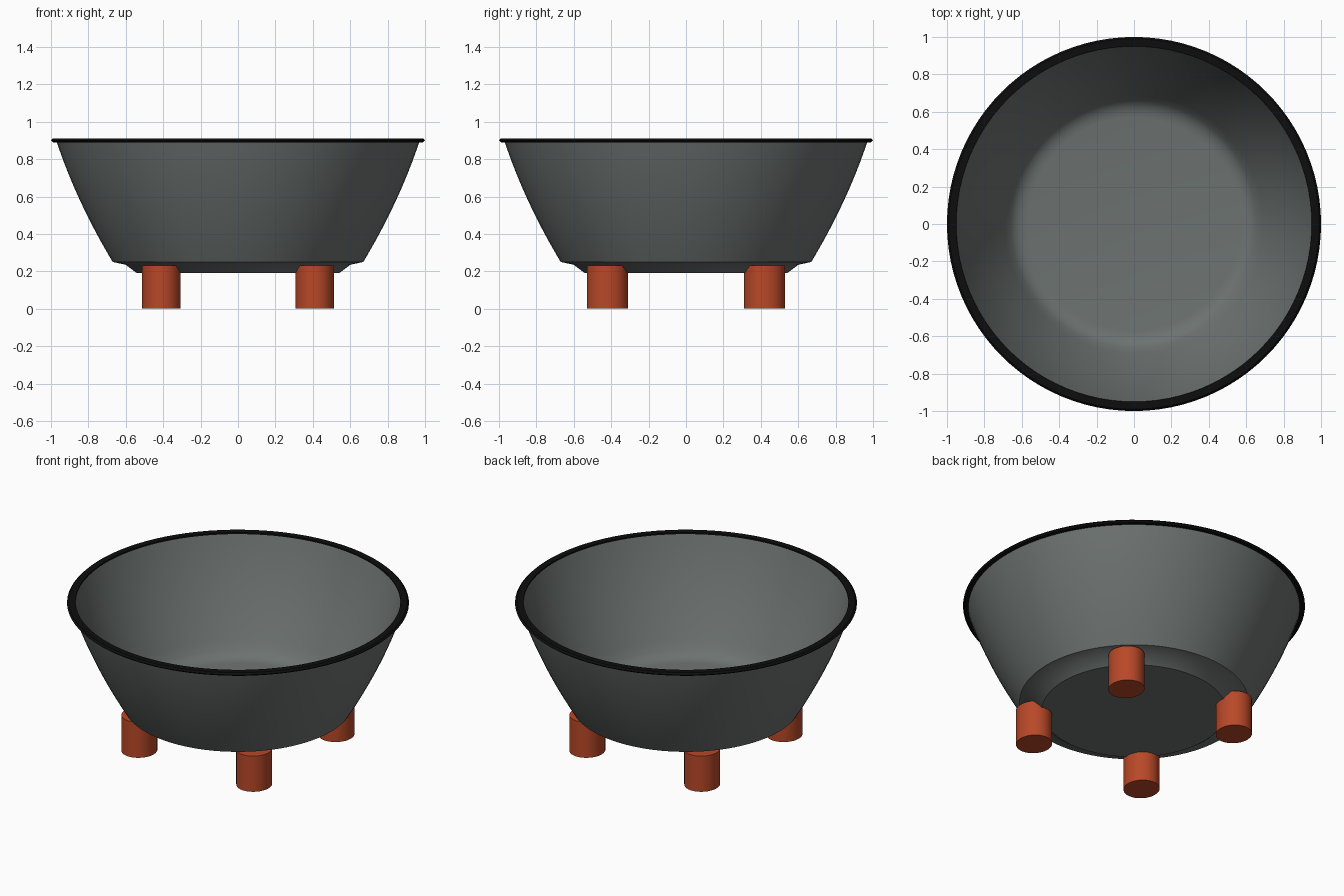
import bpy, bmesh, math

cube = bpy.data.objects.get("Cube")
if cube:
    bpy.data.objects.remove(cube, do_unlink=True)


def material(name, r, g, b):
    m = bpy.data.materials.new(name)
    m.use_nodes = True
    m.diffuse_color = (r, g, b, 1)
    bsdf = next(n for n in m.node_tree.nodes if n.type == "BSDF_PRINCIPLED")
    bsdf.inputs["Base Color"].default_value = (r, g, b, 1)
    return m


grey = material("stone grey", 0.15, 0.17, 0.163)
black = material("rim black", 0.004, 0.004, 0.004)
rust = material("terracotta", 0.48, 0.065, 0.021)


def finish(bm, name, mat, angle=30):
    bmesh.ops.recalc_face_normals(bm, faces=bm.faces)
    mesh = bpy.data.meshes.new(name)
    bm.to_mesh(mesh)
    bm.free()
    mesh.materials.append(mat)
    obj = bpy.data.objects.new(name, mesh)
    bpy.context.collection.objects.link(obj)
    bpy.ops.object.select_all(action="DESELECT")
    obj.select_set(True)
    bpy.context.view_layer.objects.active = obj
    bpy.ops.object.shade_smooth_by_angle(angle=math.radians(angle))
    return obj


def lathe(name, profile, mat, closed=False, steps=96):
    """Revolve an (r, z) profile around the z axis."""
    bm = bmesh.new()
    verts = [bm.verts.new((r, 0, z)) for r, z in profile]
    pairs = list(zip(verts, verts[1:]))
    if closed:
        pairs.append((verts[-1], verts[0]))
    edges = [bm.edges.new(p) for p in pairs]
    bmesh.ops.spin(bm, geom=verts + edges, axis=(0, 0, 1), cent=(0, 0, 0),
                   angle=math.tau, steps=steps, use_duplicate=False)
    bmesh.ops.remove_doubles(bm, verts=bm.verts, dist=0.0005)
    return finish(bm, name, mat)


def wall(r0, z0, r1, z1, bulge, n=12):
    """Gently bowed wall from bottom to top."""
    return [(r0 + (r1 - r0) * t + bulge * 4 * t * (1 - t), z0 + (z1 - z0) * t)
            for t in (i / n for i in range(n + 1))]


# Bowl: stepped underside, bowed outer wall, inner wall curving into the floor
outer = [(0, 0.19), (0.54, 0.19), (0.6, 0.235), (0.67, 0.25)]
outer += wall(0.67, 0.25, 0.972, 0.9, 0.022)[1:]
inner = wall(0.66, 0.285, 0.95, 0.9, 0.022)[::-1]
inner += [(0.635, 0.262), (0.605, 0.248), (0.57, 0.243), (0, 0.243)]
lathe("bowl", outer + inner, grey)

# Rim: thin flat ring with a rounded outer edge
lathe("rim", [(0.95, 0.89), (0.99, 0.89), (1.0, 0.9), (0.99, 0.91), (0.95, 0.91)],
      black, closed=True)

# Four round feet under the slope of the base
for side, x in (("left", 0.41), ("right", -0.41)):
    for end, y in (("front", -0.42), ("back", 0.42)):
        bm = bmesh.new()
        bmesh.ops.create_cone(bm, cap_ends=True, segments=32, radius1=1,
                              radius2=1, depth=0.23)
        bmesh.ops.scale(bm, vec=(0.103, 0.11, 1), verts=bm.verts)
        bmesh.ops.translate(bm, vec=(x, y, 0.115), verts=bm.verts)
        finish(bm, f"{end}_{side}_foot", rust)
